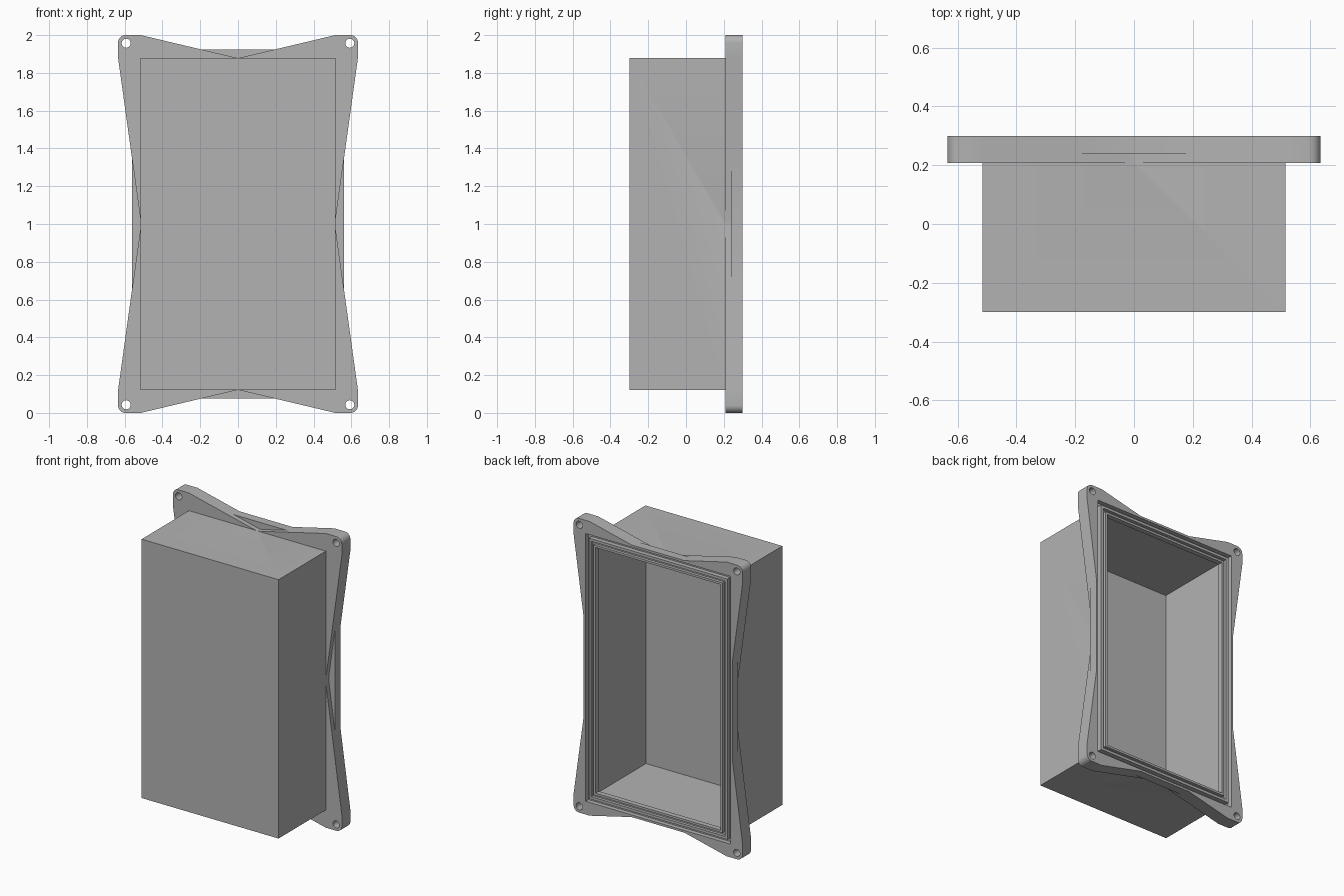
import bpy, bmesh, math

cube = bpy.data.objects.get("Cube")
if cube:
    bpy.data.objects.remove(cube, do_unlink=True)

grey = bpy.data.materials.new("plain grey")
grey.use_nodes = True
colour = (0.45, 0.45, 0.45, 1)
grey.diffuse_color = colour
grey.node_tree.nodes["Principled BSDF"].inputs["Base Color"].default_value = colour

MID = 1.0          # height of the centre
HX, HZ = 0.515, 0.88   # half size of the box
BACK = 0.30


def prism(name, outline, y0, y1):
    """Solid from an (x, z) outline around the centre, spanning y0 to y1."""
    bm = bmesh.new()
    face = bm.faces.new([bm.verts.new((x, y0, z + MID)) for x, z in outline])
    moved = bmesh.ops.extrude_face_region(bm, geom=[face])["geom"]
    verts = [v for v in moved if isinstance(v, bmesh.types.BMVert)]
    bmesh.ops.translate(bm, verts=verts, vec=(0, y1 - y0, 0))
    bmesh.ops.recalc_face_normals(bm, faces=bm.faces)
    mesh = bpy.data.meshes.new(name)
    bm.to_mesh(mesh)
    bm.free()
    mesh.materials.append(grey)
    obj = bpy.data.objects.new(name, mesh)
    bpy.context.collection.objects.link(obj)
    return obj


def rect(offset):
    """Rectangle grown from the box outline by an offset."""
    x, z = HX + offset, HZ + offset
    return [(-x, -z), (x, -z), (x, z), (-x, z)]


def circle(cx, cz, r, n=24):
    return [(cx + r * math.cos(math.tau * i / n), cz + r * math.sin(math.tau * i / n))
            for i in range(n)]


def combine(target, tool, operation):
    mod = target.modifiers.new("combine", "BOOLEAN")
    mod.operation, mod.solver, mod.object = operation, "EXACT", tool
    bpy.context.view_layer.update()
    graph = bpy.context.evaluated_depsgraph_get()
    mesh = bpy.data.meshes.new_from_object(target.evaluated_get(graph))
    target.modifiers.clear()
    target.data = mesh
    bpy.data.objects.remove(tool, do_unlink=True)


# Bowed flange outline: one rounded corner, mirrored to all four
FX, FZ, R = 0.635, 1.0, 0.04
corner = [(HX - 0.002, 0), (FX, HZ)]
corner += [(FX - R + R * math.cos(a), FZ - R + R * math.sin(a))
           for a in (math.pi / 2 * i / 8 for i in range(9))]
corner += [(HX, FZ), (0, HZ - 0.002)]
top = corner + [(-x, z) for x, z in corner[-2::-1]]
bowed = top + [(x, -z) for x, z in top[-2:0:-1]]

# Housing: box, bowed flange and straight-edged backing plate
housing = prism("flanged_box", rect(0), -0.30, 0.26)
combine(housing, prism("flange", bowed, 0.208, BACK), "UNION")
combine(housing, prism("backing_plate", rect(0.045), 0.24, BACK), "UNION")

# Cavity with a narrower rim opening
combine(housing, prism("cavity", rect(-0.015), -0.285, 0.265), "DIFFERENCE")
combine(housing, prism("opening", rect(-0.045), 0.2, 0.4), "DIFFERENCE")


# Seal grooves around the opening
def groove(outer, inner, depth):
    ring = prism("groove", rect(outer), BACK - depth, 0.4)
    combine(ring, prism("groove_core", rect(inner), 0.1, 0.5), "DIFFERENCE")
    combine(housing, ring, "DIFFERENCE")


groove(0.03, 0.006, 0.03)
groove(-0.012, -0.03, 0.02)

# Screw holes in the corners
for sx in (-1, 1):
    for sz in (-1, 1):
        hole = prism("screw_hole", circle(sx * 0.592, sz * 0.957, 0.024), 0.1, 0.4)
        combine(housing, hole, "DIFFERENCE")

# Smooth only the rounded corners and holes
bpy.ops.object.select_all(action="DESELECT")
housing.select_set(True)
bpy.context.view_layer.objects.active = housing
bpy.ops.object.shade_smooth_by_angle(angle=math.radians(20))
